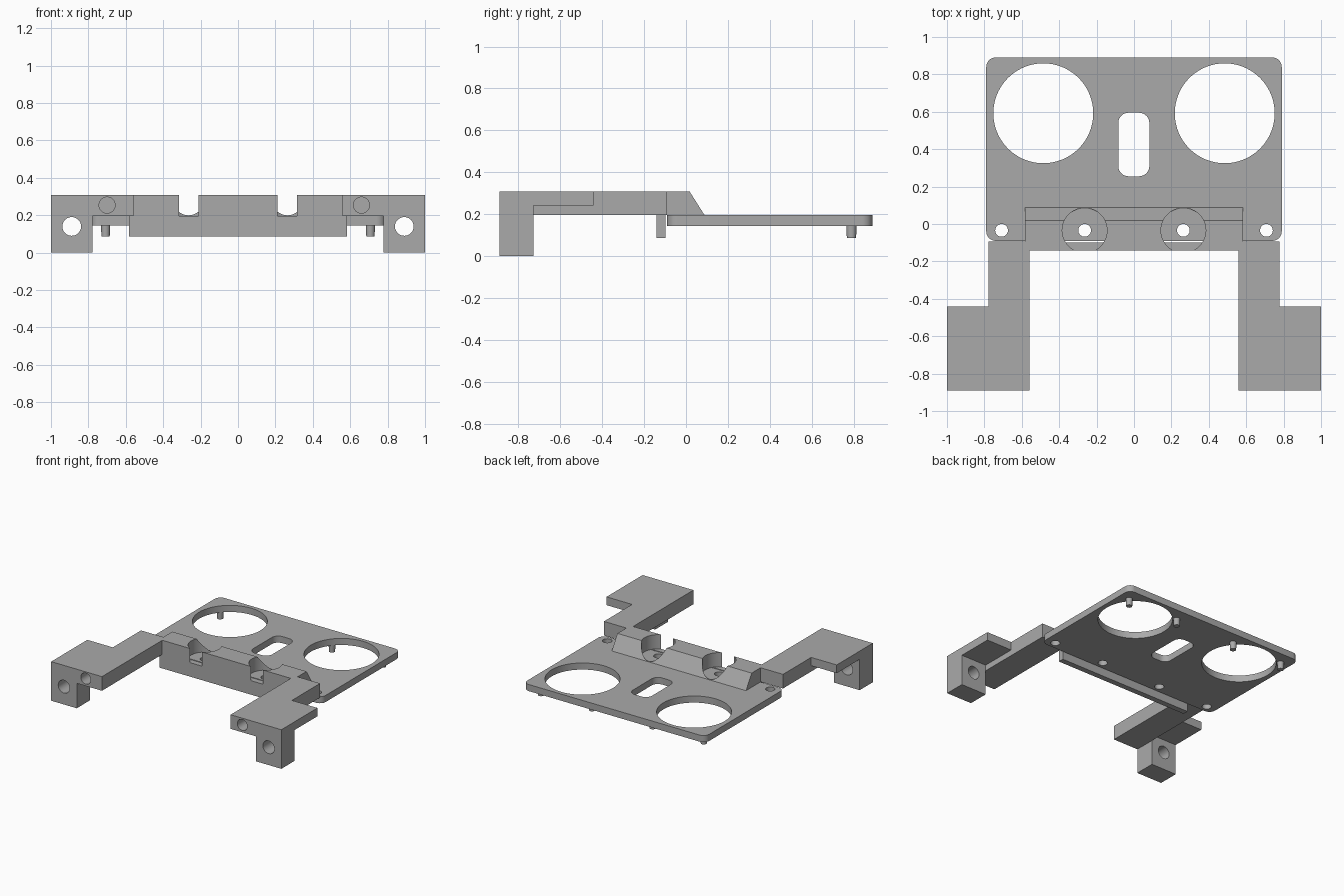
import bpy, bmesh, math
from mathutils import Matrix, Vector

if "Cube" in bpy.data.objects:
    bpy.data.objects.remove(bpy.data.objects["Cube"])

grey = bpy.data.materials.new("plain grey")
grey.diffuse_color = (0.40, 0.40, 0.40, 1)
grey.use_nodes = True
grey.node_tree.nodes["Principled BSDF"].inputs["Base Color"].default_value = grey.diffuse_color

PLATE_LOW, PLATE_TOP, TOP = 0.144, 0.196, 0.307


def finish(bm, name):
    bmesh.ops.recalc_face_normals(bm, faces=bm.faces)
    mesh = bpy.data.meshes.new(name)
    bm.to_mesh(mesh)
    bm.free()
    mesh.materials.append(grey)
    ob = bpy.data.objects.new(name, mesh)
    bpy.context.collection.objects.link(ob)
    return ob


def prism(name, profile, depth):
    """Extrude a closed 3D profile along the depth vector."""
    bm = bmesh.new()
    face = bm.faces.new([bm.verts.new(p) for p in profile])
    new = bmesh.ops.extrude_face_region(bm, geom=[face])["geom"]
    bmesh.ops.translate(bm, vec=Vector(depth),
                        verts=[g for g in new if isinstance(g, bmesh.types.BMVert)])
    return finish(bm, name)


def box(name, x0, x1, y0, y1, z0, z1):
    return prism(name, [(x0, y0, z0), (x1, y0, z0), (x1, y1, z0), (x0, y1, z0)],
                 (0, 0, z1 - z0))


def rounded_box(name, x0, x1, y0, y1, z0, z1, r):
    pts = []
    for cx, cy, a in ((x1 - r, y1 - r, 0), (x0 + r, y1 - r, 90),
                      (x0 + r, y0 + r, 180), (x1 - r, y0 + r, 270)):
        for i in range(9):
            t = math.radians(a + i * 90 / 8)
            pts.append((cx + r * math.cos(t), cy + r * math.sin(t), z0))
    return prism(name, pts, (0, 0, z1 - z0))


def cylinder(name, x, y, z, r, length, r2=None, along_y=False, sides=48):
    bm = bmesh.new()
    turn = Matrix.Rotation(math.pi / 2, 4, 'X') if along_y else Matrix()
    bmesh.ops.create_cone(bm, cap_ends=True, segments=sides, radius1=r,
                          radius2=r if r2 is None else r2, depth=length,
                          matrix=Matrix.Translation((x, y, z)) @ turn)
    return finish(bm, name)


def combine(target, others, operation):
    for other in others:
        mod = target.modifiers.new(operation.lower(), 'BOOLEAN')
        mod.operation, mod.solver, mod.object = operation, 'EXACT', other
        bpy.context.view_layer.objects.active = target
        bpy.ops.object.modifier_apply(modifier=mod.name)
        bpy.data.objects.remove(other)


def smooth(ob):
    bpy.ops.object.select_all(action='DESELECT')
    ob.select_set(True)
    bpy.context.view_layer.objects.active = ob
    bpy.ops.object.shade_smooth_by_angle(angle=math.radians(30))


# Plate with two large round openings, a slot and screw holes
plate = rounded_box("sensor_plate", -0.79, 0.79, -0.09, 0.89, PLATE_LOW, PLATE_TOP, 0.05)
cuts = [rounded_box("slot_cutter", -0.084, 0.082, 0.255, 0.595, 0, 0.5, 0.055)]
for s in (-1, 1):
    cuts.append(cylinder("opening_cutter", s * 0.485, 0.592, 0.2, 0.267, 0.5, sides=96))
    for x in (0.708, 0.264):
        cuts.append(cylinder("screw_cutter", s * x, -0.034, 0.2, 0.034, 0.5))
combine(plate, cuts, 'DIFFERENCE')
smooth(plate)

# Locating pins under the plate's rear edge
for x in (-0.708, -0.264, 0.264, 0.708):
    smooth(cylinder("locating_pin", x, 0.79, 0.117, 0.022, 0.064, r2=0.025, sides=24))

# Cross bar: sloped rear, lip hanging over the plate's front edge
section = [(-0.142, 0.086), (-0.098, 0.086), (-0.098, PLATE_TOP), (0.088, PLATE_TOP),
           (0.018, TOP), (-0.142, TOP)]
bar = prism("bracket", [(-0.583, y, z) for y, z in section], (1.166, 0, 0))

# Arms, mounting flanges and legs on both sides
for s in (-1, 1):
    parts = []
    for name, a, b, y0, y1, z0 in (("arm", 0.559, 0.778, -0.89, -0.093, PLATE_TOP),
                                   ("flange", 0.70, 1.0, -0.89, -0.442, 0.242),
                                   ("leg", 0.778, 1.0, -0.89, -0.727, 0)):
        x0, x1 = sorted((s * a, s * b))
        parts.append(box(name, x0, x1, y0, y1, z0, TOP))
    combine(bar, parts, 'UNION')

# Counterbores in the bar, leg holes and blind holes in the arm fronts
cuts = []
for s in (-1, 1):
    cuts.append(cylinder("counterbore_cutter", s * 0.264, -0.034, PLATE_TOP + 0.2, 0.12, 0.4))
    cuts.append(cylinder("leg_hole_cutter", s * 0.889, -0.8, 0.14, 0.05, 0.4, along_y=True))
for x in (-0.70, 0.66):
    cuts.append(cylinder("blind_hole_cutter", x, -0.85, 0.254, 0.043, 0.5, along_y=True))
combine(bar, cuts, 'DIFFERENCE')
smooth(bar)
